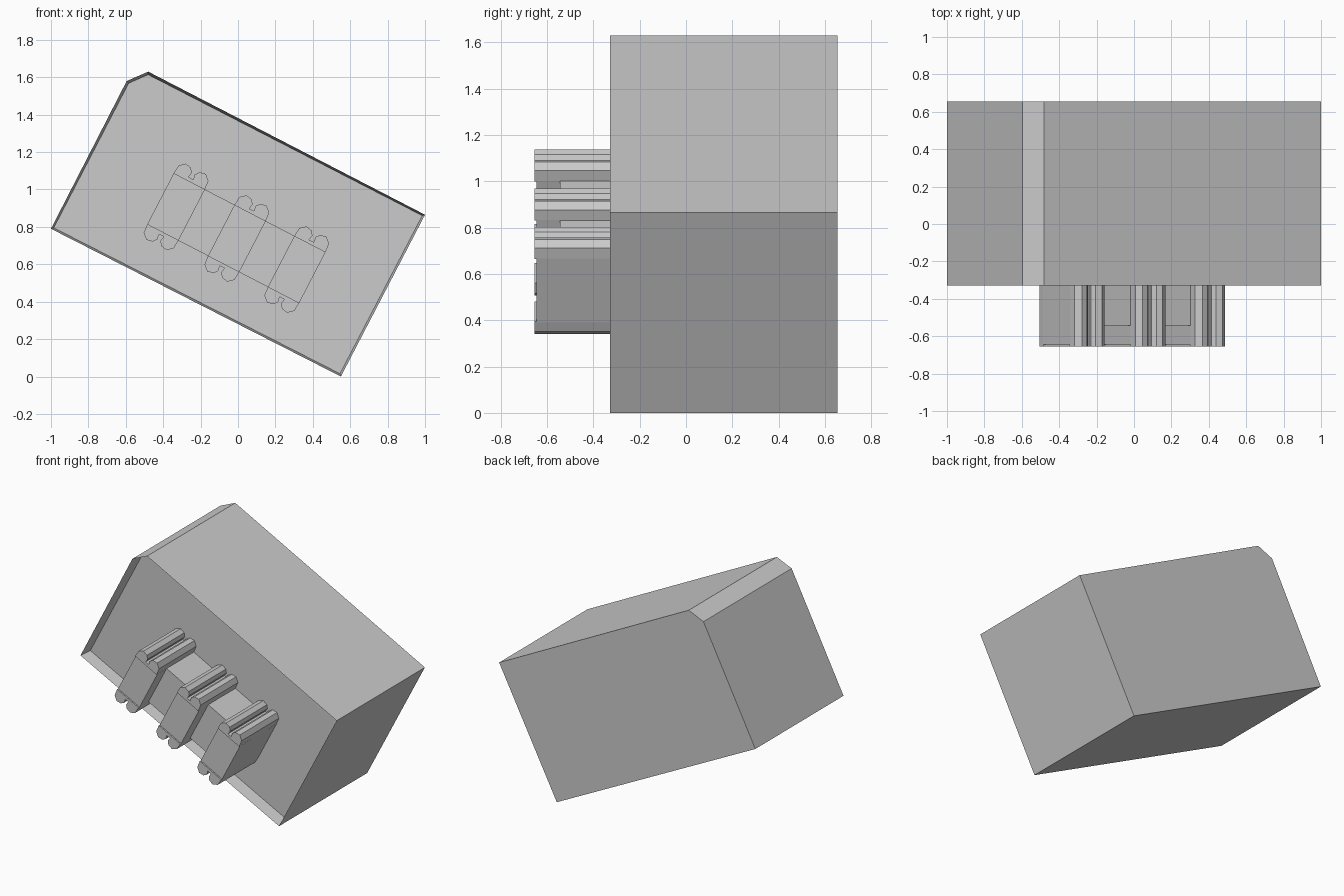
import bpy, bmesh
from mathutils import Vector

if "Cube" in bpy.data.objects:
    bpy.data.objects.remove(bpy.data.objects["Cube"])

U = Vector((0.888, -0.46))   # tilted long axis in the x-z plane
V = Vector((0.46, 0.888))    # tilted short axis
FLOOR_Y = -0.24              # recessed front panel


def prism(name, outline, y0, y1, rim=0):
    """Extrude an x-z outline from y0 to y1; rim > 0 recesses the front."""
    bm = bmesh.new()
    front = bm.faces.new([bm.verts.new((x, y0, z)) for x, z in outline])
    ext = bmesh.ops.extrude_face_region(bm, geom=[front], use_keep_orig=True)
    verts = [g for g in ext["geom"] if isinstance(g, bmesh.types.BMVert)]
    bmesh.ops.translate(bm, verts=verts, vec=(0, y1 - y0, 0))
    bmesh.ops.recalc_face_normals(bm, faces=bm.faces)
    if rim:
        bm.faces.ensure_lookup_table()
        face = min(bm.faces, key=lambda f: f.calc_center_median().y)
        bmesh.ops.inset_region(bm, faces=[face], thickness=rim)
        for v in face.verts:
            v.co.y = FLOOR_Y
    mesh = bpy.data.meshes.new(name)
    bm.to_mesh(mesh)
    bm.free()
    obj = bpy.data.objects.new(name, mesh)
    bpy.context.collection.objects.link(obj)
    return obj


def tilt(center, points):
    return [Vector(center) + U * u + V * v for u, v in points]


def rect(w, h):
    return [(-w, -h), (w, -h), (w, h), (-w, h)]


# Tilted housing with one clipped corner and recessed front
prism("housing", [(-1, 0.79), (0.55, 0), (1, 0.865), (-0.48, 1.63), (-0.595, 1.58)],
      -0.328, 0.655, rim=0.016)

# Double-lobed end tab profile, mirrored about its centre
half = [(-0.094, 0.152), (-0.09, 0.203), (-0.06, 0.229), (-0.026, 0.222),
        (-0.009, 0.2), (-0.014, 0.172)]
tab = half + [(-u, v) for u, v in reversed(half)]

# Three blocks, each with a tab at both ends
centers = [(-0.331, 0.907), (-0.006, 0.738), (0.314, 0.572)]
for i, c in enumerate(centers, 1):
    prism(f"block_{i}", tilt(c, rect(0.094, 0.155)), -0.645, FLOOR_Y)
    prism(f"upper_tab_{i}", tilt(c, tab), -0.655, FLOOR_Y)
    prism(f"lower_tab_{i}", tilt(c, [(u, -v) for u, v in tab]), -0.655, FLOOR_Y)

# Set-back bars joining neighbouring blocks
for i in range(2):
    mid = (Vector(centers[i]) + Vector(centers[i + 1])) / 2
    prism(f"joining_bar_{i + 1}", tilt(mid, rect(0.092, 0.154)), -0.543, FLOOR_Y)
